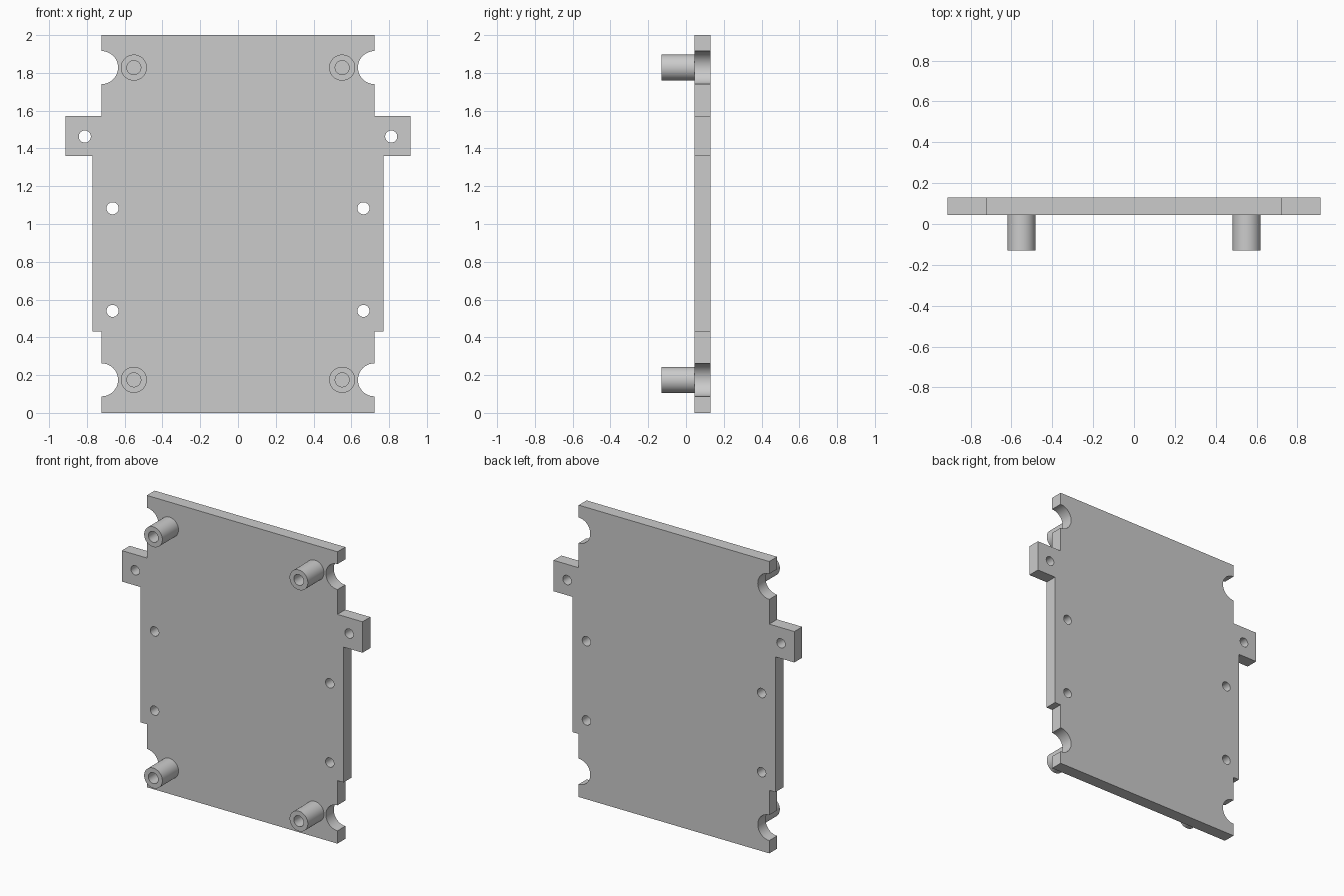
import bpy, bmesh, math

cube = bpy.data.objects.get("Cube")
if cube:
    bpy.data.objects.remove(cube, do_unlink=True)

GREY = (0.6, 0.6, 0.6, 1.0)
mat = bpy.data.materials.new("plain grey")
mat.use_nodes = True
mat.diffuse_color = GREY
mat.node_tree.nodes["Principled BSDF"].inputs["Base Color"].default_value = GREY

FRONT, BACK, POST_END = 0.045, 0.13, -0.13   # depths along y
EDGE, WIDE, TAB = 0.7225, 0.769, 0.9125      # half widths
CORNER_Z = (0.175, 1.828)                    # rows of posts and notches


def finish(bm, name):
    bmesh.ops.recalc_face_normals(bm, faces=bm.faces[:])
    mesh = bpy.data.meshes.new(name)
    bm.to_mesh(mesh)
    bm.free()
    mesh.materials.append(mat)
    obj = bpy.data.objects.new(name, mesh)
    bpy.context.collection.objects.link(obj)
    return obj


def circle(bm, x, z, radius, y, sides=48):
    steps = [2 * math.pi * i / sides for i in range(sides)]
    return [bm.verts.new((x + radius * math.cos(a), y, z + radius * math.sin(a))) for a in steps]


def bridge(bm, a, b):
    for i in range(len(a)):
        j = (i + 1) % len(a)
        bm.faces.new((a[i], a[j], b[j], b[i]))


def smooth(obj):
    bpy.ops.object.select_all(action="DESELECT")
    obj.select_set(True)
    bpy.context.view_layer.objects.active = obj
    bpy.ops.object.shade_smooth_by_angle(angle=math.radians(30))


# Plate: stepped half outline, mirrored and extruded
half = [(EDGE, 0), (EDGE, 0.432), (WIDE, 0.432), (WIDE, 1.359),
        (TAB, 1.359), (TAB, 1.571), (EDGE, 1.571), (EDGE, 2)]
outline = half + [(-x, z) for x, z in reversed(half)]
bm = bmesh.new()
face = bm.faces.new([bm.verts.new((x, FRONT, z)) for x, z in outline])
new = bmesh.ops.extrude_face_region(bm, geom=[face])["geom"]
moved = [v for v in new if isinstance(v, bmesh.types.BMVert)]
bmesh.ops.translate(bm, verts=moved, vec=(0, BACK - FRONT, 0))
plate = finish(bm, "mounting_plate")

# Cutter: round edge notches and screw holes
cuts = [(EDGE, z, 0.0875) for z in CORNER_Z]
cuts += [(0.811, 1.463, 0.032), (0.664, 1.083, 0.032), (0.664, 0.54, 0.032)]
bm = bmesh.new()
for x, z, radius in cuts:
    for side in (-1, 1):
        near = circle(bm, side * x, z, radius, FRONT - 0.05)
        far = circle(bm, side * x, z, radius, BACK + 0.05)
        bridge(bm, near, far)
        bm.faces.new(near)
        bm.faces.new(far)
cutter = finish(bm, "hole_cutter")
cutter.hide_render = True
boolean = plate.modifiers.new("holes", "BOOLEAN")
boolean.operation = "DIFFERENCE"
boolean.solver = "EXACT"
boolean.object = cutter
bpy.context.view_layer.objects.active = plate
bpy.ops.object.modifier_apply(modifier="holes")
bpy.data.objects.remove(cutter, do_unlink=True)
smooth(plate)

# Standoff posts: hollow tubes, open at the front
for row, z in zip(("lower", "upper"), CORNER_Z):
    for side, sign in (("right", -1), ("left", 1)):
        bm = bmesh.new()
        rings = [circle(bm, sign * 0.5515, z, radius, y) for radius, y in
                 ((0.069, FRONT), (0.069, POST_END), (0.037, POST_END), (0.037, FRONT))]
        for a, b in zip(rings, rings[1:] + rings[:1]):
            bridge(bm, a, b)
        smooth(finish(bm, f"{row}_{side}_standoff"))
